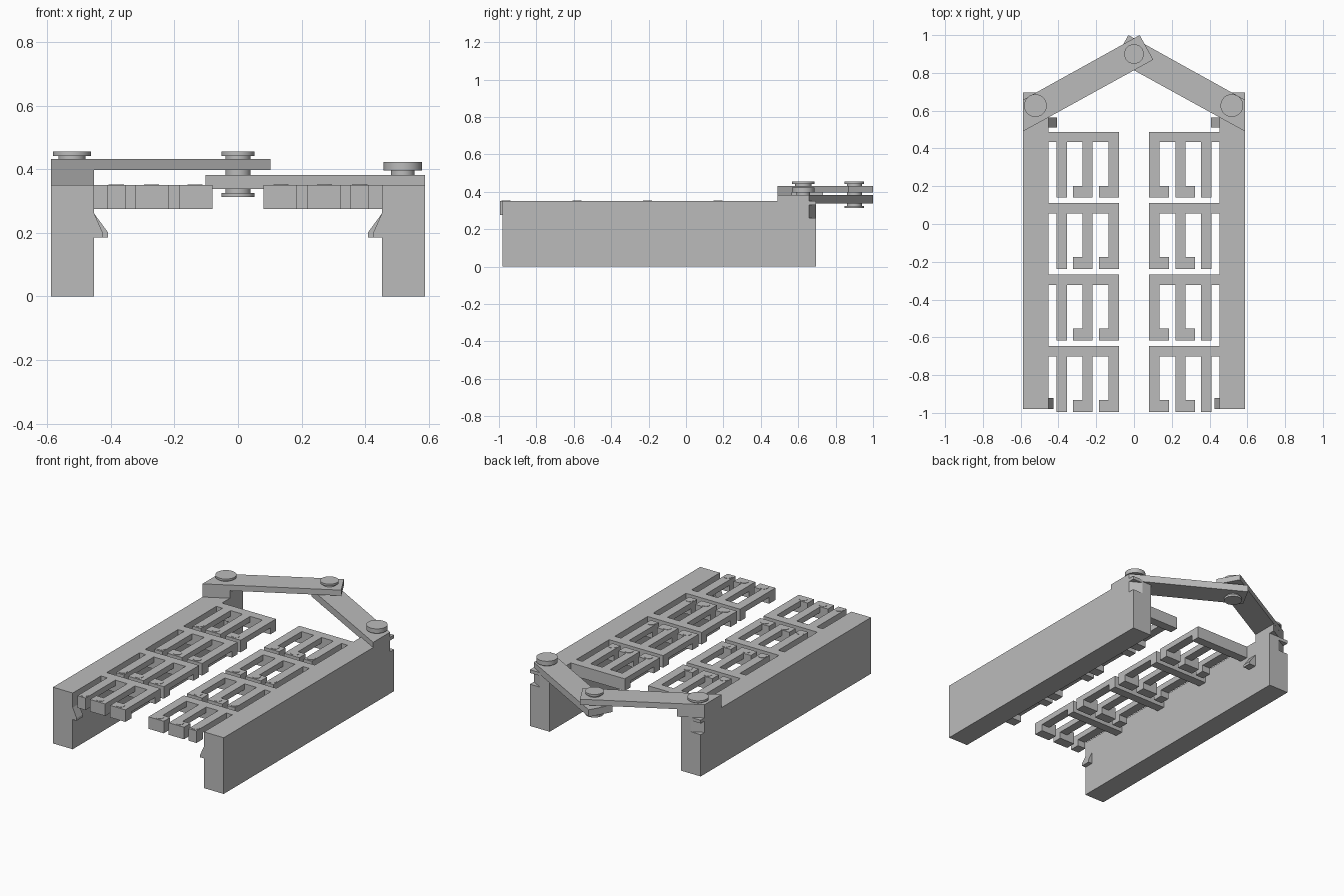
import bpy
import bmesh

cube = bpy.data.objects.get("Cube")
if cube:
    bpy.data.objects.remove(cube)

grey = bpy.data.materials.new("plain grey")
grey.use_nodes = True
COLOUR = (0.5, 0.5, 0.5, 1)
grey.diffuse_color = COLOUR
grey.node_tree.nodes["Principled BSDF"].inputs["Base Color"].default_value = COLOUR


def finish(name, bm):
    bmesh.ops.recalc_face_normals(bm, faces=bm.faces)
    mesh = bpy.data.meshes.new(name)
    bm.to_mesh(mesh)
    bm.free()
    mesh.materials.append(grey)
    obj = bpy.data.objects.new(name, mesh)
    bpy.context.collection.objects.link(obj)
    return obj


def add_prism(bm, outline, z0, z1):
    """Extrude a plan outline between two heights."""
    face = bm.faces.new([bm.verts.new((x, y, z0)) for x, y in outline])
    top = bmesh.ops.extrude_face_region(bm, geom=[face])["geom"]
    verts = [v for v in top if isinstance(v, bmesh.types.BMVert)]
    bmesh.ops.translate(bm, verts=verts, vec=(0, 0, z1 - z0))


def rect(x0, x1, y0, y1):
    return [(x0, y0), (x1, y0), (x1, y1), (x0, y1)]


def flip(outline, side):
    return [(x * side, y) for x, y in outline]


def prism(name, outline, z0, z1):
    bm = bmesh.new()
    add_prism(bm, outline, z0, z1)
    return finish(name, bm)


def disc(name, x, y, radius, z0, z1, sides=48):
    bpy.ops.mesh.primitive_cylinder_add(vertices=sides, radius=radius, depth=z1 - z0,
                                        location=(x, y, (z0 + z1) / 2))
    obj = bpy.context.object
    obj.name = name
    obj.data.materials.append(grey)
    bpy.ops.object.shade_smooth_by_angle()


OUT, IN = 0.588, 0.452      # rail faces
TOP = 0.35                  # rail and rack top
FRONT, BACK = -0.98, 0.695  # rail ends
SLOPE = 0.55                # plan slope of the linkage arms
ARM_FRONT, ARM_BACK = 0.49, 0.657


def rail(word, side):
    body = prism(word + "_rail", flip(rect(IN, OUT, FRONT, BACK), side), 0, TOP)
    # Corner slot that clears the arm's back edge
    run = (BACK - ARM_BACK) / SLOPE
    corner = [(OUT + 0.1, ARM_BACK - 0.1 * SLOPE), (OUT + 0.1, BACK + 0.1),
              (OUT - run - 0.1 / SLOPE, BACK + 0.1)]
    cutter = prism("slot_cutter", flip(corner, side), 0.26, 0.33)
    cutter.hide_render = True
    mod = body.modifiers.new("slot", "BOOLEAN")
    mod.operation, mod.solver, mod.object = "DIFFERENCE", "EXACT", cutter
    bpy.context.view_layer.objects.active = body
    bpy.ops.object.modifier_apply(modifier=mod.name)
    bpy.data.objects.remove(cutter)


def hook(name, side, tip, y0, y1):
    """Wedge catch on the inner face of a rail."""
    profile = [(IN, 0.185), (tip, 0.185), (tip, 0.2), (IN, 0.26)]
    bm = bmesh.new()
    face = bm.faces.new([bm.verts.new((x * side, y0, z)) for x, z in profile])
    geom = bmesh.ops.extrude_face_region(bm, geom=[face])["geom"]
    verts = [v for v in geom if isinstance(v, bmesh.types.BMVert)]
    bmesh.ops.translate(bm, verts=verts, vec=(0, y1 - y0, 0))
    finish(name, bm)


# Finger inner edge, finger width, pad width
FINGERS = [(0.08, 0.055, 0.105), (0.219, 0.053, 0.105), (0.354, 0.056, 0.056)]
PIN_X = [0.135, 0.272, 0.383]


def rack(word, side, row):
    """Cross bar with three fingers ending in pads."""
    back = 0.488 - 0.378 * row
    bm = bmesh.new()
    add_prism(bm, flip(rect(0.08, IN, back - 0.055, back), side), 0.275, TOP)
    for x, width, pad in FINGERS:
        add_prism(bm, flip(rect(x, x + width, back - 0.29, back - 0.055), side), 0.315, TOP)
        add_prism(bm, flip(rect(x, x + pad, back - 0.348, back - 0.286), side), 0.275, TOP)
    finish(f"{word}_rack_{row + 1}", bm)
    for i, x in enumerate(PIN_X):
        disc(f"{word}_rack_{row + 1}_pin_{i + 1}", x * side, back - 0.316, 0.024,
             TOP - 0.01, TOP + 0.002, 24)


for word, side in (("right", -1), ("left", 1)):
    rail(word, side)
    hook(word + "_back_hook", side, 0.408, 0.51, 0.565)
    hook(word + "_front_hook", side, 0.425, FRONT, -0.92)
    for row in range(4):
        rack(word, side, row)

# Linkage arms, trimmed flush with the outer rail faces
arm = [(OUT, ARM_FRONT), (-0.102, 0.87), (-0.03, 1.0), (OUT, ARM_BACK)]
prism("left_arm", arm, 0.338, 0.382)
prism("right_arm", flip(arm, -1), 0.397, 0.432)

# Spacer lifting the right arm above its rail
reach = (OUT - IN) * SLOPE
spacer = [(OUT, ARM_FRONT), (IN, ARM_FRONT + reach), (IN, ARM_BACK + reach), (OUT, ARM_BACK)]
prism("right_spacer", flip(spacer, -1), TOP, 0.397)

# Pivot pins: neck and head
disc("right_pivot_neck", -0.522, 0.627, 0.043, 0.42, 0.443)
disc("right_pivot_head", -0.522, 0.627, 0.06, 0.442, 0.455)
disc("left_pivot_neck", 0.518, 0.627, 0.037, 0.37, 0.396)
disc("left_pivot_head", 0.518, 0.627, 0.06, 0.395, 0.423)
disc("centre_pivot_shaft", 0, 0.9, 0.04, 0.32, 0.445)
disc("centre_pivot_top_head", 0, 0.9, 0.052, 0.442, 0.455)
disc("centre_pivot_bottom_head", 0, 0.9, 0.052, 0.312, 0.325)
